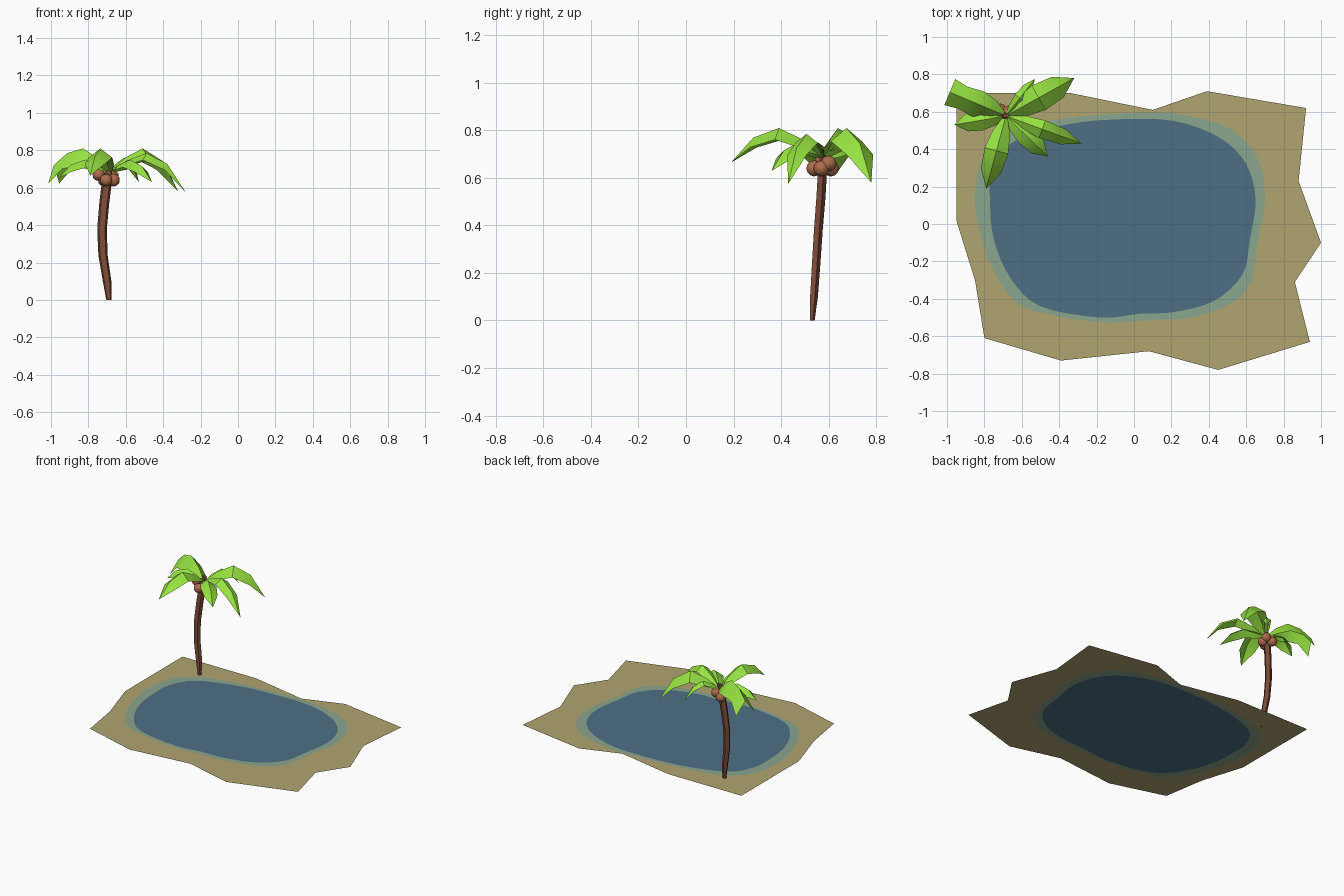
import bpy, bmesh, math
from mathutils import Vector

if "Cube" in bpy.data.objects:
    bpy.data.objects.remove(bpy.data.objects["Cube"])


def material(name, srgb):
    m = bpy.data.materials.new(name)
    m.diffuse_color = [(c / 255) ** 2.2 for c in srgb] + [1]
    m.use_nodes = True
    m.node_tree.nodes["Principled BSDF"].inputs["Base Color"].default_value = m.diffuse_color
    return m


SAND = material("sand", (175, 163, 113))
SHALLOW = material("shallow_water", (137, 164, 141))
WATER = material("deep_water", (78, 111, 131))
BARK = material("bark", (125, 78, 60))
NUT = material("coconut_brown", (172, 108, 78))
LEAF = material("leaf_green", (150, 226, 68))


def finish(name, bm, mat, smooth=None):
    me = bpy.data.meshes.new(name)
    bm.to_mesh(me)
    bm.free()
    me.materials.append(mat)
    ob = bpy.data.objects.new(name, me)
    bpy.context.collection.objects.link(ob)
    if smooth:
        bpy.ops.object.select_all(action='DESELECT')
        ob.select_set(True)
        bpy.context.view_layer.objects.active = ob
        bpy.ops.object.shade_smooth_by_angle(angle=math.radians(smooth))
    return ob


def rounded(pts, n=4):
    """Closed smooth loop through the points."""
    out, k = [], len(pts)
    for i in range(k):
        a, b, c, d = (Vector(pts[(i + j) % k]) for j in (-1, 0, 1, 2))
        for s in range(n):
            t = s / n
            out.append(0.5 * (2 * b + (c - a) * t + (2 * a - 5 * b + 4 * c - d) * t * t
                              + (3 * b - a - 3 * c + d) * t ** 3))
    return out


def sheet(name, loops, mat):
    """Flat sheet at z = 0, outer loop first, optional hole second."""
    bm = bmesh.new()
    edges = []
    for loop in loops:
        vs = [bm.verts.new((p[0], p[1], 0)) for p in loop]
        edges += [bm.edges.new((vs[i - 1], vs[i])) for i in range(len(vs))]
    bmesh.ops.triangle_fill(bm, use_beauty=True, edges=edges, normal=(0, 0, 1))
    bm.normal_update()
    for f in bm.faces:
        if f.normal.z < 0:
            f.normal_flip()
    finish(name, bm, mat)


# ground: jagged sand bank, shallow rim and deep water fitted into each other
bank = [(-.95, .70), (-.34, .70), (.10, .61), (.39, .71), (.92, .62), (.88, .23), (1, -.10),
        (.86, -.31), (.94, -.63), (.45, -.78), (.08, -.68), (-.39, -.73), (-.80, -.61),
        (-.85, -.30), (-.95, .02)]
rim = rounded([(-.85, .18), (-.80, .38), (-.66, .50), (-.40, .56), (-.08, .59), (.22, .59),
               (.51, .51), (.66, .35), (.70, .14), (.66, -.10), (.62, -.32), (.51, -.43),
               (.30, -.50), (.08, -.515), (-.18, -.525), (-.42, -.49), (-.63, -.42),
               (-.77, -.21), (-.84, .03)])
pond = rounded([(-.77, .13), (-.75, -.08), (-.66, -.29), (-.50, -.44), (-.18, -.50),
                (.03, -.48), (.22, -.47), (.43, -.41), (.58, -.27), (.62, -.08), (.65, .13),
                (.60, .32), (.46, .46), (.22, .55), (-.07, .56), (-.37, .53), (-.66, .43),
                (-.76, .27)])
sheet("sand_bank", [bank, rim], SAND)
sheet("shallow_rim", [rim, pond], SHALLOW)
sheet("pond_water", [pond], WATER)

# trunk: bent tapering five-sided tube
bm = bmesh.new()
rings = []
for x, y, z, r in [(-.69, .53, 0, .015), (-.70, .537, .10, .024), (-.722, .546, .24, .026),
                   (-.727, .555, .38, .027), (-.715, .566, .52, .028),
                   (-.70, .573, .64, .028), (-.685, .58, .72, .018)]:
    rings.append([bm.verts.new((x + r * math.cos(a), y + .75 * r * math.sin(a), z))
                  for a in (math.tau * i / 5 + .3 for i in range(5))])
for lo, hi in zip(rings, rings[1:]):
    for i in range(5):
        bm.faces.new((lo[i - 1], lo[i], hi[i], hi[i - 1]))
bm.faces.new(rings[0][::-1])
bm.faces.new(rings[-1])
finish("trunk", bm, BARK)

# coconuts hanging under the crown
for i, (x, y, z) in enumerate([(-.745, .575, .67), (-.705, .54, .64), (-.665, .57, .64),
                               (-.67, .60, .66), (-.715, .61, .64)]):
    bm = bmesh.new()
    bmesh.ops.create_icosphere(bm, subdivisions=2, radius=.034)
    bmesh.ops.translate(bm, verts=bm.verts, vec=(x, y, z))
    finish(f"coconut_{i + 1}", bm, NUT, 40)


# fronds: arched leaves folded along the midrib
ROOT = Vector((-.685, .578, .685))


def frond(name, tip, half, end=0.0, fold=.75, apex=.80):
    tip = Vector(tip)
    side = Vector((ROOT.y - tip.y, tip.x - ROOT.x, 0)).normalized()
    z_mid = [ROOT.z, .6 * apex + .4 * ROOT.z, apex, .72 * apex + .28 * tip.z, tip.z]
    widths = [.12, .72, 1, .85, end]
    bm = bmesh.new()
    rows = []
    for t, z, w in zip((0, .22, .48, .76, 1), z_mid, widths):
        p = ROOT.lerp(tip, t)
        p.z = z
        off = side * half * w
        drop = Vector((0, 0, fold * half * w))
        if w:
            rows.append([bm.verts.new(q) for q in (p - off - drop, p, p + off - drop)])
        else:
            rows.append([bm.verts.new(p)])
    for a, b in zip(rows, rows[1:]):
        for i in range(2):
            if len(b) == 1:
                bm.faces.new((a[i], b[0], a[i + 1]))
            else:
                bm.faces.new((a[i], b[i], b[i + 1], a[i + 1]))
    bm.normal_update()
    if sum(f.normal.z for f in bm.faces) < 0:
        bmesh.ops.reverse_faces(bm, faces=bm.faces)
    finish(name, bm, LEAF, 35)


frond("frond_back_left", (-.985, .705, .72), .075, end=1.0, fold=1.3, apex=.81)
frond("frond_back_right", (-.32, .78, .58), .075, apex=.81)
frond("frond_back", (-.53, .775, .63), .032, apex=.76)
frond("frond_left", (-.96, .53, .65), .055, apex=.75)
frond("frond_front_left", (-.79, .19, .665), .065, apex=.81)
frond("frond_front", (-.46, .36, .63), .055, apex=.75)
frond("frond_right", (-.28, .43, .575), .05, apex=.785)
